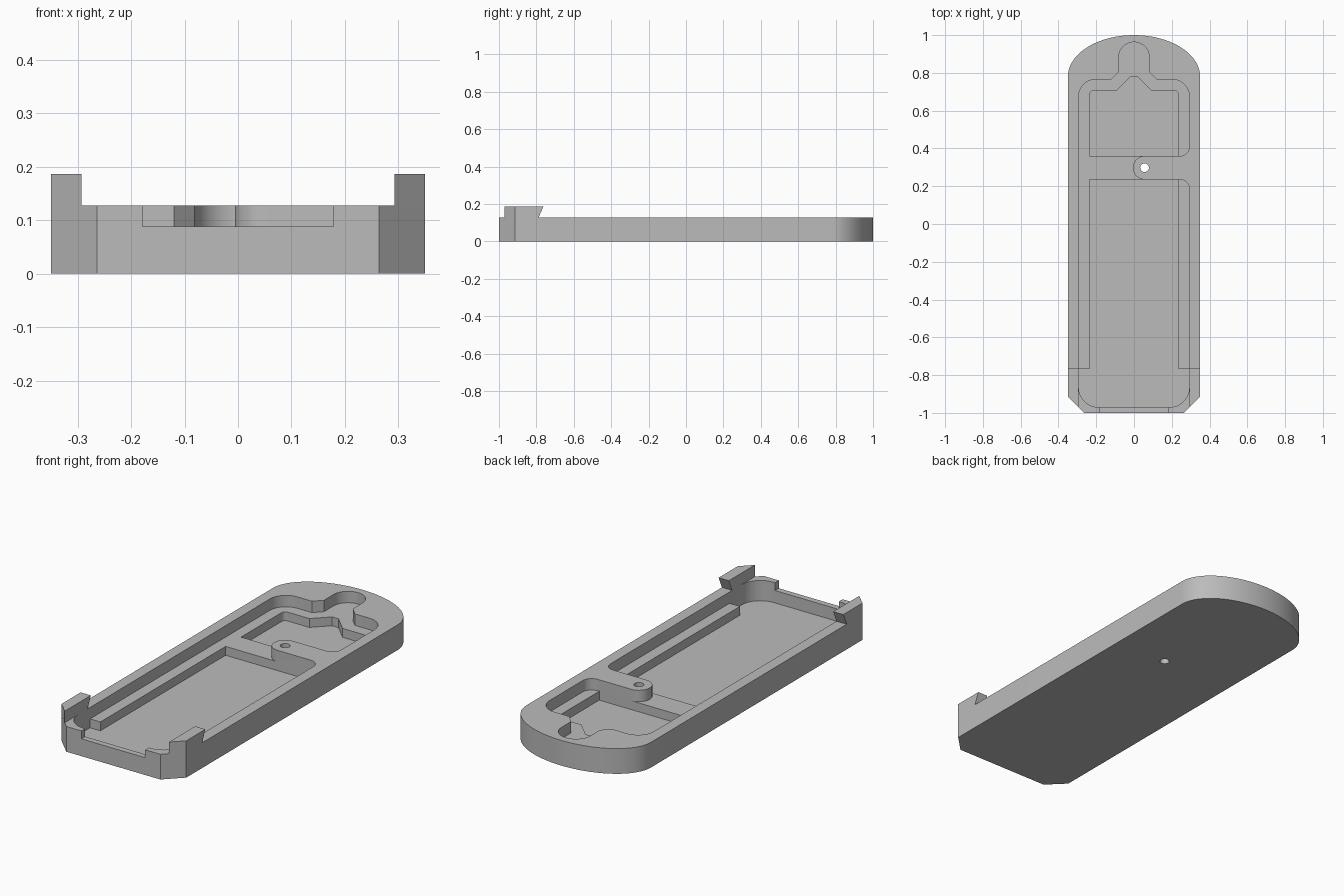
import bpy, bmesh
from math import sin, cos, pi, radians, tan
from mathutils import Vector

cube = bpy.data.objects.get("Cube")
if cube:
    bpy.data.objects.remove(cube, do_unlink=True)

HALF_W, TOP, LEDGE, FLOOR, TAB_TOP = 0.35, 0.128, 0.07, 0.025, 0.187

grey = bpy.data.materials.new("plain grey")
grey.use_nodes = True
COLOUR = (0.5, 0.5, 0.5, 1)
grey.diffuse_color = COLOUR
grey.node_tree.nodes["Principled BSDF"].inputs["Base Color"].default_value = COLOUR


def rounded(corners, steps=10):
    """Outline from (x, y, radius) corners, each corner filleted."""
    out = []
    for i, (x, y, r) in enumerate(corners):
        p = Vector((x, y))
        a = (Vector(corners[i - 1][:2]) - p).normalized()
        b = (Vector(corners[(i + 1) % len(corners)][:2]) - p).normalized()
        if r == 0:
            pts = [p]
        else:
            half = a.angle(b) / 2
            centre = p + (a + b).normalized() * (r / sin(half))
            start = p + a * (r / tan(half)) - centre
            end = p + b * (r / tan(half)) - centre
            sweep = start.angle(end)
            pts = [centre + (start * sin(sweep * (1 - k / steps)) + end * sin(sweep * k / steps))
                   / sin(sweep) for k in range(steps + 1)]
        for q in pts:
            if not out or (q - out[-1]).length > 1e-4:
                out.append(q)
    if (out[0] - out[-1]).length < 1e-4:
        out.pop()
    return out


def prism(name, outline, z0, z1, top_outline=None):
    """Solid between two outlines with the same point count."""
    bm = bmesh.new()
    low = [bm.verts.new((x, y, z0)) for x, y in outline]
    high = [bm.verts.new((x, y, z1)) for x, y in (top_outline or outline)]
    bm.faces.new(low)
    bm.faces.new(high)
    for i in range(len(low)):
        j = (i + 1) % len(low)
        bm.faces.new((low[i], low[j], high[j], high[i]))
    bmesh.ops.recalc_face_normals(bm, faces=bm.faces)
    mesh = bpy.data.meshes.new(name)
    bm.to_mesh(mesh)
    bm.free()
    mesh.materials.append(grey)
    ob = bpy.data.objects.new(name, mesh)
    bpy.context.collection.objects.link(ob)
    return ob


def combine(target, tool, operation):
    """Apply a boolean and discard the helper solid."""
    tool.hide_render = True
    mod = target.modifiers.new(tool.name, 'BOOLEAN')
    mod.operation, mod.solver, mod.object = operation, 'EXACT', tool
    bpy.context.view_layer.objects.active = target
    bpy.ops.object.modifier_apply(modifier=mod.name)
    bpy.data.objects.remove(tool, do_unlink=True)


# Body: chamfered front corners and an elliptical back end
back = [(HALF_W * cos(pi * k / 48), 0.78 + 0.22 * sin(pi * k / 48)) for k in range(49)]
body = prism("tray_body", [(-HALF_W, -0.915), (-0.264, -1), (0.264, -1), (HALF_W, -0.915)] + back, 0, TOP)

# Main pocket down to the ledge, leaving the round-ended screw arm on the +x side
IN = 0.293
pocket = rounded([
    (-IN, -0.97, 0.105), (IN, -0.97, 0.105), (IN, 0.236, 0.05),
    (-0.006, 0.236, 0.062), (-0.006, 0.36, 0.062), (IN, 0.36, 0.05),
    (IN, 0.765, 0.09), (0.12, 0.765, 0), (0.081, 0.805, 0), (0.081, 0.963, 0.081),
    (-0.081, 0.963, 0.081), (-0.081, 0.805, 0), (-0.12, 0.765, 0), (-IN, 0.765, 0.09)])
combine(body, prism("pocket_cutter", pocket, LEDGE, 0.3), 'DIFFERENCE')

# Deep front floor, widening ahead of the side ledges
SIDE = 0.235
front_floor = rounded([
    (-IN, -0.97, 0.105), (IN, -0.97, 0.105), (IN, -0.768, 0), (SIDE, -0.768, 0),
    (SIDE, 0.236, 0), (-SIDE, 0.236, 0), (-SIDE, -0.768, 0), (-IN, -0.768, 0)])
combine(body, prism("front_floor_cutter", front_floor, FLOOR, 0.1), 'DIFFERENCE')

# Deep back floor with a pointed notch
back_floor = rounded([
    (-SIDE, 0.36, 0), (SIDE, 0.36, 0), (SIDE, 0.705, 0.02), (0.093, 0.705, 0), (0.018, 0.78, 0),
    (-0.018, 0.78, 0), (-0.093, 0.705, 0), (-SIDE, 0.705, 0.02)])
combine(body, prism("back_floor_cutter", back_floor, FLOOR, 0.1), 'DIFFERENCE')

# Low opening in the front wall
opening = [(-0.179, -1.1), (0.179, -1.1), (0.179, -0.95), (-0.179, -0.95)]
combine(body, prism("opening_cutter", opening, 0.088, 0.3), 'DIFFERENCE')

# Screw hole right through the arm
hole = [(0.056 + 0.023 * cos(pi * k / 12), 0.298 + 0.023 * sin(pi * k / 12)) for k in range(24)]
combine(body, prism("hole_cutter", hole, -0.1, 0.3), 'DIFFERENCE')

# Front clips with an overhanging back face
for s in (-1, 1):
    def clip(y_back):
        return [(s * IN, -0.971), (s * HALF_W, -0.915), (s * HALF_W, y_back), (s * IN, y_back)]
    combine(body, prism("clip", clip(-0.788), TOP, TAB_TOP, clip(-0.762)), 'UNION')

# Smooth curves, crisp edges
bpy.ops.object.select_all(action='DESELECT')
body.select_set(True)
bpy.context.view_layer.objects.active = body
bpy.ops.object.shade_smooth_by_angle(angle=radians(30))
